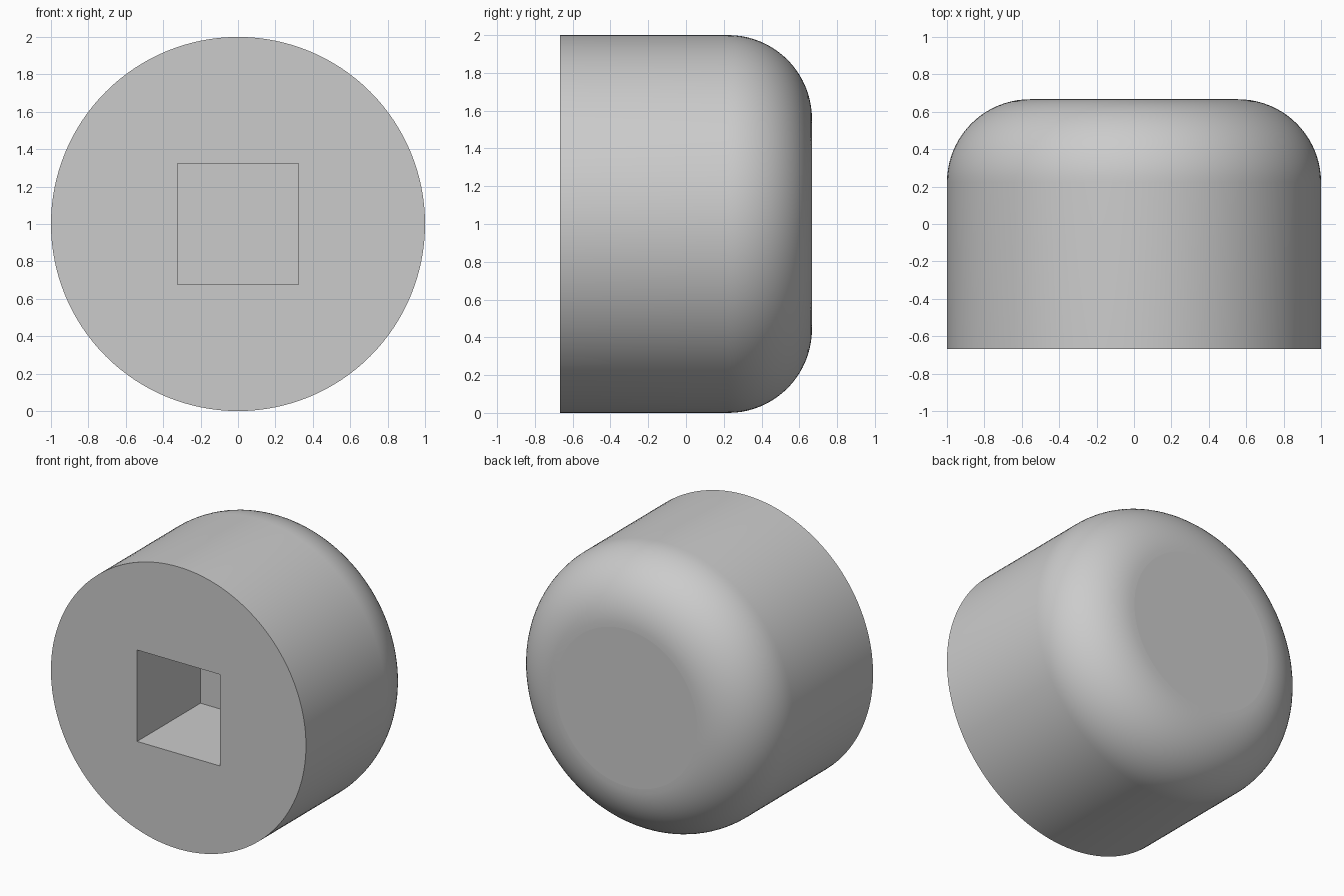
import bpy, bmesh, math
from mathutils import Matrix, Vector

if "Cube" in bpy.data.objects:
    bpy.data.objects.remove(bpy.data.objects["Cube"])

RADIUS, HALF_LENGTH, FILLET = 1.0, 0.667, 0.444
HOLE_HALF, HOLE_DEPTH = 0.324, 0.71
SEGMENTS, FILLET_STEPS = 128, 20

grey = bpy.data.materials.new("light grey")
grey.use_nodes = True
colour = (0.6, 0.6, 0.6, 1.0)
grey.diffuse_color = colour
grey.node_tree.nodes["Principled BSDF"].inputs["Base Color"].default_value = colour

bm = bmesh.new()


def ring(radius, y):
    """Circle of vertices around the horizontal axis."""
    steps = [2 * math.pi * i / SEGMENTS for i in range(SEGMENTS)]
    return [bm.verts.new((radius * math.cos(a), y, 1 + radius * math.sin(a))) for a in steps]


def square(y):
    """Corners of the square socket."""
    h = HOLE_HALF
    return [bm.verts.new((x, y, 1 + z)) for x, z in ((-h, -h), (h, -h), (h, h), (-h, h))]


def join(a, b, smooth):
    """Wall of quads between two loops."""
    for i in range(len(a)):
        j = (i + 1) % len(a)
        bm.faces.new((a[i], a[j], b[j], b[i])).smooth = smooth


def loop_edges(loop):
    return [bm.edges.get((v, loop[i - 1])) for i, v in enumerate(loop)]


# Round side wall and rounded back edge
rings = [ring(RADIUS, -HALF_LENGTH)]
for i in range(FILLET_STEPS + 1):
    t = math.pi / 2 * i / FILLET_STEPS
    rings.append(ring(RADIUS - FILLET + FILLET * math.cos(t),
                      HALF_LENGTH - FILLET + FILLET * math.sin(t)))
for a, b in zip(rings, rings[1:]):
    join(a, b, True)

# Flat back
bm.faces.new(rings[-1]).smooth = False

# Square socket with a flat floor
mouth = square(-HALF_LENGTH)
floor = square(-HALF_LENGTH + HOLE_DEPTH)
join(mouth, floor, False)
bm.faces.new(floor).smooth = False

# Flat front around the socket
front = bmesh.ops.triangle_fill(bm, edges=loop_edges(rings[0]) + loop_edges(mouth),
                                use_beauty=True, normal=Vector((0, -1, 0)))
for face in front["geom"]:
    if isinstance(face, bmesh.types.BMFace):
        face.smooth = False

bmesh.ops.recalc_face_normals(bm, faces=bm.faces)
mesh = bpy.data.meshes.new("rounded_cap")
bm.to_mesh(mesh)
bm.free()
mesh.materials.append(grey)
cap = bpy.data.objects.new("rounded_cap", mesh)
bpy.context.collection.objects.link(cap)
